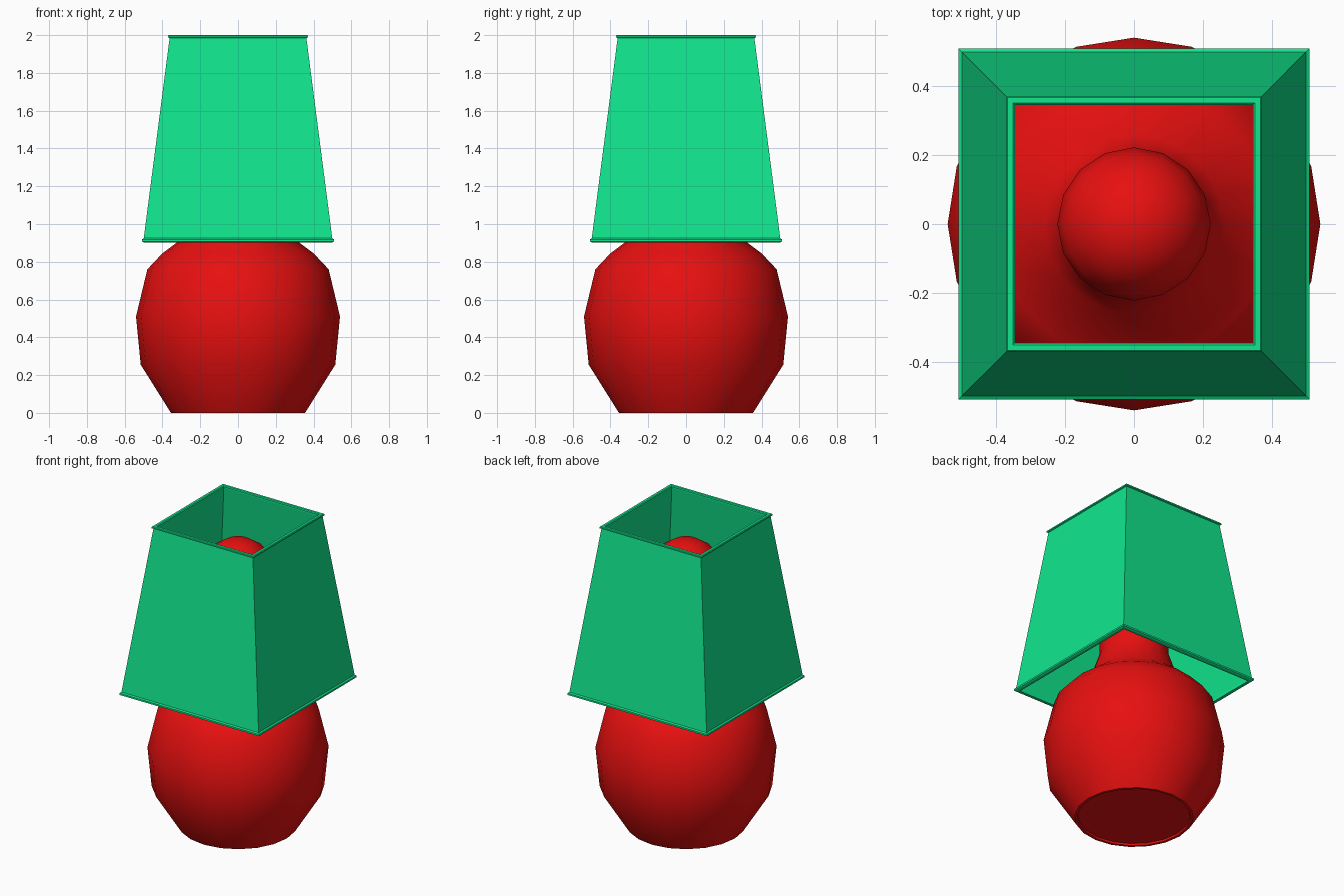
import bpy, bmesh, math

if "Cube" in bpy.data.objects:
    bpy.data.objects.remove(bpy.data.objects["Cube"])


def material(name, rgb):
    m = bpy.data.materials.new(name)
    m.diffuse_color = (*rgb, 1.0)
    m.use_nodes = True
    m.node_tree.nodes["Principled BSDF"].inputs["Base Color"].default_value = m.diffuse_color
    return m


def lathe(name, profile, sides, mat, turn=0.0, closed=False, smooth=None):
    """Revolve (radius, z) points; radius 0 makes a pole."""
    bm = bmesh.new()
    rings = []
    for r, z in profile:
        if r == 0:
            rings.append([bm.verts.new((0, 0, z))] * sides)
        else:
            angles = [turn + 2 * math.pi * i / sides for i in range(sides)]
            rings.append([bm.verts.new((r * math.cos(a), r * math.sin(a), z)) for a in angles])
    pairs = list(zip(rings, rings[1:]))
    if closed:
        pairs.append((rings[-1], rings[0]))
    for low, high in pairs:
        for i in range(sides):
            j = (i + 1) % sides
            corners = list(dict.fromkeys([low[i], low[j], high[j], high[i]]))
            bm.faces.new(corners)
    bmesh.ops.recalc_face_normals(bm, faces=bm.faces)
    mesh = bpy.data.meshes.new(name)
    bm.to_mesh(mesh)
    bm.free()
    mesh.materials.append(mat)
    obj = bpy.data.objects.new(name, mesh)
    bpy.context.collection.objects.link(obj)
    if smooth:
        bpy.ops.object.select_all(action='DESELECT')
        obj.select_set(True)
        bpy.context.view_layer.objects.active = obj
        bpy.ops.object.shade_smooth_by_angle(angle=math.radians(smooth))
    return obj


red = material("red_glaze", (0.8, 0.005, 0.005))
green = material("green_fabric", (0.0055, 0.79, 0.265))

# Round base with a shallow recessed foot and flared neck
base = [(0, 0.012), (0.335, 0.012), (0.338, 0), (0.355, 0), (0.515, 0.255), (0.54, 0.51),
        (0.48, 0.76), (0.40, 0.845), (0.26, 0.95), (0.207, 1.11), (0.205, 1.56)]
lathe("lamp_base", base, 20, red, smooth=45)

# Ball on top of the neck
ball_r, ball_z = 0.222, 1.65
ball = [(ball_r * math.cos(a), ball_z + ball_r * math.sin(a))
        for a in (math.radians(d) for d in (-22.5, 0, 22.5, 45, 67.5))]
lathe("bulb", ball + [(0, ball_z + ball_r)], 16, red, smooth=45)

# Tapered square shade: hollow wall with a thin lip at both ends (half-widths)
shade = [(0.499, 0.903), (0.508, 0.908), (0.508, 0.919), (0.499, 0.925), (0.362, 1.985),
         (0.37, 1.988), (0.37, 1.996), (0.366, 2.0), (0.35, 2.0), (0.345, 1.995),
         (0.345, 1.985), (0.482, 0.925), (0.482, 0.903)]
lathe("lamp_shade", [(w * math.sqrt(2), z) for w, z in shade], 4, green,
      turn=math.pi / 4, closed=True)
